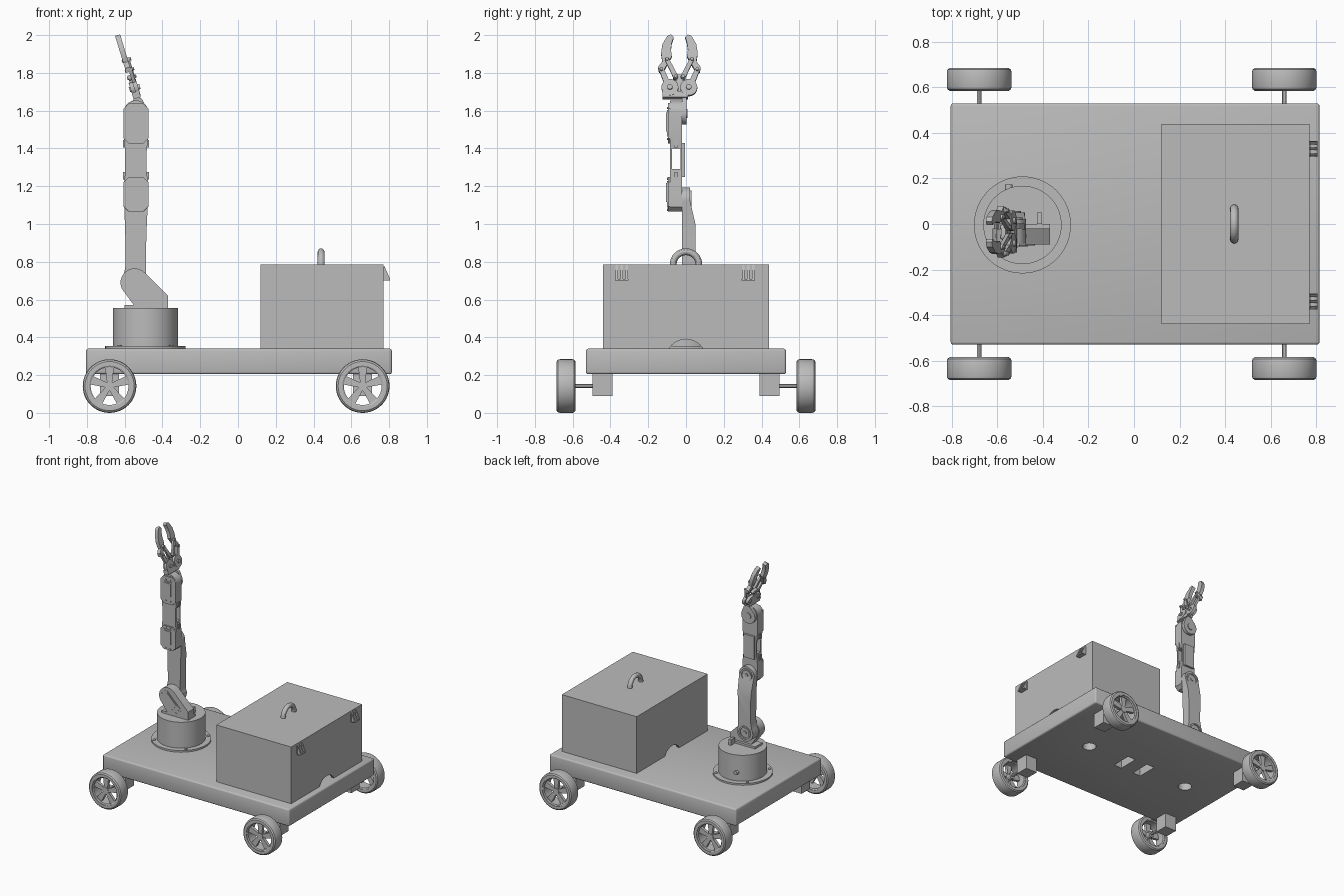
import bpy, bmesh
from math import sin, cos, pi, radians, atan2, acos, hypot
from mathutils import Matrix, Vector

old = bpy.data.objects.get("Cube")
if old:
    bpy.data.objects.remove(old, do_unlink=True)

grey = bpy.data.materials.new("plain grey")
grey.use_nodes = True
GREY = (0.5, 0.5, 0.5, 1)
grey.diffuse_color = GREY
grey.node_tree.nodes["Principled BSDF"].inputs["Base Color"].default_value = GREY

AXES = {"x": lambda a, b, c: (c, a, b), "y": lambda a, b, c: (a, c, b), "z": lambda a, b, c: (a, b, c)}
parts = []


def finish(name, bm):
    bmesh.ops.recalc_face_normals(bm, faces=bm.faces)
    me = bpy.data.meshes.new(name)
    bm.to_mesh(me)
    bm.free()
    me.materials.append(grey)
    ob = bpy.data.objects.new(name, me)
    bpy.context.collection.objects.link(ob)
    parts.append(ob)
    return ob


def prism(name, pts, axis, lo, hi, bevel=0):
    """Extrude a 2D outline along an axis."""
    bm = bmesh.new()
    put = AXES[axis]
    a = [bm.verts.new(put(u, v, lo)) for u, v in pts]
    b = [bm.verts.new(put(u, v, hi)) for u, v in pts]
    bm.faces.new(a)
    bm.faces.new(b)
    for i in range(len(pts)):
        j = (i + 1) % len(pts)
        bm.faces.new((a[i], a[j], b[j], b[i]))
    if bevel:
        bmesh.ops.bevel(bm, geom=bm.edges[:], offset=bevel, segments=3, affect="EDGES", profile=0.5)
    return finish(name, bm)


def arc(u, v, r, start=0, end=360, n=32):
    full = end - start == 360
    steps = n if full else n + 1
    return [(u + r * cos(radians(start + (end - start) * i / n)),
             v + r * sin(radians(start + (end - start) * i / n))) for i in range(steps)]


def rect(u0, u1, v0, v1):
    return [(u0, v0), (u1, v0), (u1, v1), (u0, v1)]


def link(p, q, r1, r2, n=10):
    """Outline of two rounded ends joined by tangents."""
    d = hypot(q[0] - p[0], q[1] - p[1])
    t = atan2(q[1] - p[1], q[0] - p[0]) * 180 / pi
    k = acos((r1 - r2) / d) * 180 / pi
    return arc(*p, r1, t + k, t + 360 - k, n) + arc(*q, r2, t - k, t + k, n)


def block(name, x0, x1, y0, y1, z0, z1, bevel=0):
    return prism(name, rect(x0, x1, y0, y1), "z", z0, z1, bevel)


def disc(name, axis, u, v, r, lo, hi, n=32):
    return prism(name, arc(u, v, r, n=n), axis, lo, hi)


def lathe(name, profile, centre, n=48):
    """Closed profile of (radius, y) turned about the y axis."""
    bm = bmesh.new()
    rings = [[bm.verts.new(Vector(centre) + Vector((r * cos(2 * pi * i / n), y, r * sin(2 * pi * i / n))))
              for r, y in profile] for i in range(n)]
    for i in range(n):
        a, b = rings[i], rings[(i + 1) % n]
        for j in range(len(profile)):
            k = (j + 1) % len(profile)
            bm.faces.new((a[j], a[k], b[k], b[j]))
    return finish(name, bm)


def cut(ob, *cutters):
    for c in cutters:
        m = ob.modifiers.new("cut", "BOOLEAN")
        m.operation = "DIFFERENCE"
        m.solver = "EXACT"
        m.object = c
        bpy.context.view_layer.objects.active = ob
        bpy.ops.object.modifier_apply(modifier=m.name)
        parts.remove(c)
        bpy.data.objects.remove(c, do_unlink=True)


# Deck with recesses underneath
deck = block("deck", -0.805, 0.815, -0.53, 0.53, 0.205, 0.34, 0.012)
cut(deck, *[disc("cutter", "z", x, 0, 0.05, 0.1, 0.335) for x in (-0.49, 0.43)],
    *[block("cutter", x - 0.035, x + 0.035, -0.09, 0.07, 0.1, 0.3) for x in (-0.1, 0.08)])

# Wheels, axles and mounts
TYRE = [(0.108, -0.05), (0.13, -0.05), (0.139, -0.043), (0.142, -0.033),
        (0.142, 0.033), (0.139, 0.043), (0.13, 0.05), (0.108, 0.05)]
RIM = [(0.1, -0.04), (0.109, -0.046), (0.109, 0.046), (0.1, 0.04)]
HZ = 0.142
for s, side in ((-1, "front"), (1, "back")):
    for x, end in ((-0.68, "right"), (0.66, "left")):
        tag = side + "_" + end
        lathe("tyre_" + tag, TYRE, (x, s * 0.635, HZ))
        lathe("rim_" + tag, RIM, (x, s * 0.635, HZ))
        disc("hub_" + tag, "y", x, HZ, 0.025, s * 0.61, s * 0.672)
        disc("axle_" + tag, "y", x, HZ, 0.01, s * 0.48, s * 0.62, 12)
        block("mount_" + tag, x - 0.05, x + 0.05, s * 0.39, s * 0.495, 0.09, 0.21)
        for i in range(5):
            a = radians(90 + 72 * i)
            outline = [(0.015, -0.013), (0.104, -0.024), (0.104, 0.024), (0.015, 0.013)]
            pts = [(x + u * cos(a) - v * sin(a), HZ + u * sin(a) + v * cos(a)) for u, v in outline]
            prism("spoke_" + tag, pts, "y", s * 0.645, s * 0.668)

# Storage box with cable notches, lid, handle and hinges
box = block("box_body", 0.12, 0.77, -0.44, 0.44, 0.339, 0.702)
cut(box, block("cutter", 0.14, 0.75, -0.42, 0.42, 0.3, 0.8), disc("cutter", "x", 0, 0.284, 0.106, 0, 1))
block("box_lid", 0.12, 0.77, -0.44, 0.44, 0.702, 0.785)

curve = bpy.data.curves.new("handle_path", "CURVE")
curve.dimensions = "3D"
curve.bevel_depth = 0.018
curve.bevel_resolution = 4
path = arc(0, 0.785, 0.068, 0, 180, 20)
spline = curve.splines.new("POLY")
spline.points.add(len(path) - 1)
for p, (y, z) in zip(spline.points, path):
    p.co = (0.44, y, z, 1)
temp = bpy.data.objects.new("handle_path", curve)
bpy.context.collection.objects.link(temp)
bm = bmesh.new()
bm.from_mesh(temp.to_mesh())
bpy.data.objects.remove(temp, do_unlink=True)
finish("lid_handle", bm)

for y in (-0.34, 0.33):
    block("hinge_plate", 0.77, 0.776, y - 0.035, y + 0.035, 0.705, 0.77)
    block("hinge_foot", 0.77, 0.805, y - 0.035, y + 0.035, 0.702, 0.709)
    for k in (-1, 0, 1):
        prism("hinge_fin", [(0.77, 0.705), (0.807, 0.705), (0.772, 0.783)], "y",
              y + k * 0.026 - 0.006, y + k * 0.026 + 0.006)

# Turntable
BX, BY = -0.49, -0.004
disc("base_flange", "z", BX, BY, 0.213, 0.338, 0.353, 64)
disc("base_drum", "z", BX, BY, 0.172, 0.35, 0.556, 64)
for sx in (-1, 1):
    for sy in (-1, 1):
        disc("flange_bolt", "z", BX + sx * 0.137, BY + sy * 0.137, 0.011, 0.35, 0.359, 12)
disc("drum_port", "y", BX - 0.06, 0.42, 0.016, 0.14, 0.174, 16)

# Shoulder
SX, SZ = -0.547, 0.69
shoulder = arc(SX, SZ, 0.075, 45, 225, 16) + [(-0.54, 0.555), (-0.37, 0.555), (-0.37, 0.62)]
prism("shoulder_bracket", shoulder, "y", -0.09, -0.02)
block("shoulder_foot", -0.6, -0.37, -0.09, 0.0, 0.55, 0.572)
block("shoulder_tab", -0.425, -0.405, 0, 0.05, 0.55, 0.6)


def servo(name, x, z, w, h, tilt, y):
    """Raised servo face with four corner screws on the front."""
    def turn(u, v):
        return x + u * cos(tilt) - v * sin(tilt), z + u * sin(tilt) + v * cos(tilt)
    prism(name + "_servo", [turn(u, v) for u, v in rect(-w / 2, w / 2, -h / 2, h / 2)], "y", y - 0.005, y + 0.02)
    prism(name + "_servo_face", [turn(u, v) for u, v in rect(-w * 0.4, w * 0.4, -h * 0.3, h * 0.42)],
          "y", y - 0.009, y)
    for su in (-1, 1):
        for sv in (-1, 1):
            disc(name + "_screw", "y", *turn(su * w * 0.28, sv * (h / 2 + 0.012)), 0.006, y - 0.004, y + 0.01, 8)


servo("shoulder", -0.52, 0.657, 0.075, 0.16, radians(45), -0.09)

# Lower arm, thinning at the back towards the elbow
EX, EZ = -0.54, 1.128
lower = arc(SX, SZ, 0.068, 150, 390, 20) + [(-0.488, 0.78), (-0.485, 0.95)] \
    + arc(EX, EZ, 0.065, -15, 195, 20) + [(-0.597, 0.95), (-0.595, 0.78)]
arm = prism("lower_arm", lower, "y", -0.02, 0.05)
cut(arm, prism("cutter", [(0.052, 0.99), (0.02, 1.13), (0.02, 1.3), (0.1, 1.3), (0.1, 0.99)], "x", -1, 0))
for nm, x, z, y in (("shoulder", SX, SZ, 0.05), ("elbow", EX, EZ, 0.02)):
    lathe(nm + "_ring", [(0.038, -0.003), (0.05, -0.003), (0.05, 0.008), (0.038, 0.008)], (x, y, z), 32)
    disc(nm + "_pin", "y", x, z, 0.013, y - 0.003, y + 0.007, 12)

# Upper arm: chamfered shell with a window through it
upper = [(-0.58, 1.065), (-0.5, 1.065), (-0.474, 1.09), (-0.474, 1.2), (-0.484, 1.28), (-0.484, 1.38),
         (-0.475, 1.46), (-0.475, 1.59)] + arc(-0.54, 1.59, 0.065, 10, 170, 14) \
    + [(-0.605, 1.59), (-0.605, 1.46), (-0.597, 1.38), (-0.597, 1.28), (-0.605, 1.2), (-0.605, 1.09)]
shell = prism("upper_arm", upper, "y", -0.085, -0.022)
cut(shell, prism("cutter", rect(-0.074, -0.03, 1.29, 1.4), "x", -1, 0))
for nm, z0, z1 in (("elbow", 1.065, 1.25), ("wrist", 1.425, 1.605 + 0.035)):
    c = 0.028
    plate = [(-0.605 + c, z0), (-0.475 - c, z0), (-0.475, z0 + c), (-0.475, z1 - c),
             (-0.475 - c, z1), (-0.605 + c, z1), (-0.605, z1 - c), (-0.605, z0 + c)]
    prism(nm + "_plate", plate, "y", -0.096, -0.083)
    servo(nm, -0.54, (z0 + z1) / 2, 0.072, 0.14, 0, -0.096)
for z in (1.26, 1.43):
    block("arm_rib", -0.608, -0.472, -0.062, -0.045, z - 0.025, z + 0.015)
prism("arm_back_plate", rect(-0.585, -0.495, 1.25, 1.43), "y", -0.024, -0.006)

# Wrist horn
prism("wrist_horn", link((-0.54, 1.585), (-0.53, 1.64), 0.06, 0.03), "y", -0.022, 0.002)
disc("wrist_pin", "y", -0.54, 1.585, 0.025, -0.01, 0.008, 20)

# Gripper, made upright about its own origin and then tilted
first = len(parts)
MID = -0.035
block("gripper_palm", -0.02, 0.02, MID - 0.09, MID + 0.045, 0.005, 0.04)
prism("gripper_plate", link((MID - 0.045, 0.06), (MID + 0.045, 0.06), 0.035, 0.034), "x", -0.02, 0.0)
finger = [(0.108, 0.15), (0.113, 0.175), (0.09, 0.205), (0.097, 0.25), (0.09, 0.3), (0.065, 0.345), (0.045, 0.355),
          (0.03, 0.34), (0.04, 0.31), (0.045, 0.27), (0.04, 0.235), (0.06, 0.2), (0.085, 0.15)]
for s in (-1, 1):
    disc("gripper_gear", "x", MID + s * 0.05, 0.06, 0.045, 0.0, 0.022, 20)
    disc("gear_pin", "x", MID + s * 0.05, 0.06, 0.014, -0.026, 0.032, 12)
    prism("outer_link", link((MID + s * 0.055, 0.06), (MID + s * 0.095, 0.16), 0.016, 0.013), "x", 0.0, 0.018)
    prism("inner_link", link((MID + s * 0.02, 0.12), (MID + s * 0.066, 0.215), 0.013, 0.011), "x", 0.006, 0.022)
    prism("finger", [(MID + s * u, v) for u, v in finger], "x", -0.016, 0.012)
    for u, v in ((0.02, 0.12), (0.095, 0.16), (0.066, 0.215)):
        disc("link_pin", "x", MID + s * u, v, 0.009, -0.02, 0.03, 10)
prism("gripper_bridge", link((MID - 0.02, 0.12), (MID + 0.02, 0.12), 0.014, 0.013), "x", -0.014, 0.008)
prism("gripper_stem", rect(MID - 0.018, MID + 0.018, 0.02, 0.12), "x", -0.014, 0.004)
tilt = Matrix.Translation((-0.532, 0, 1.661)) @ Matrix.Rotation(radians(-17), 4, "Y")
for ob in parts[first:]:
    ob.data.transform(tilt)

# Smooth curved faces, keep edges sharp
bpy.ops.object.select_all(action="DESELECT")
for ob in parts:
    ob.select_set(True)
bpy.context.view_layer.objects.active = parts[0]
bpy.ops.object.shade_smooth_by_angle(angle=radians(30))
